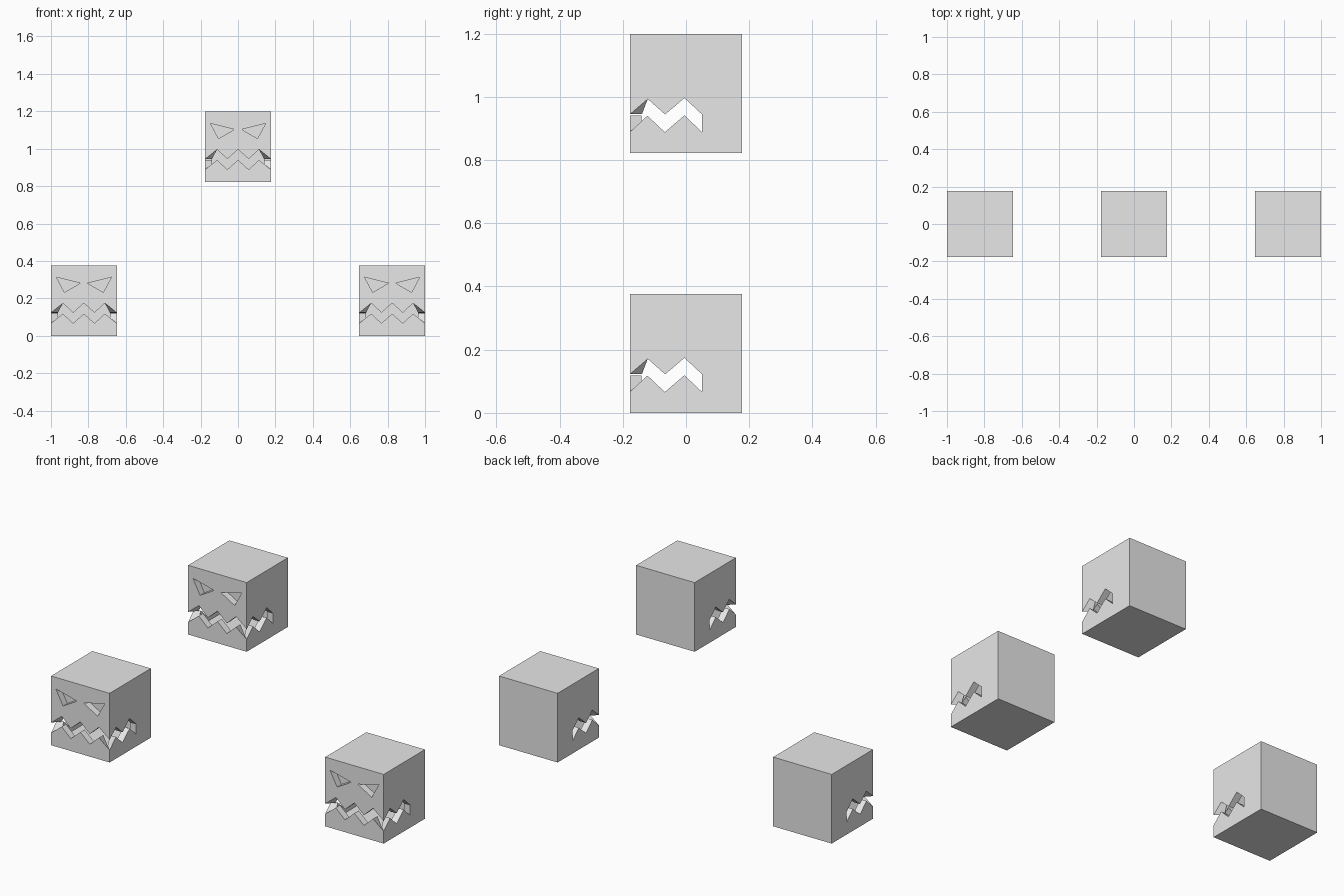
import bpy, bmesh

if "Cube" in bpy.data.objects:
    bpy.data.objects.remove(bpy.data.objects["Cube"])

W, D, H = 0.176, 0.177, 0.376      # half width, half depth, height
WALL = 0.037

grey = bpy.data.materials.new("plain grey")
grey.diffuse_color = (0.8, 0.8, 0.8, 1)
grey.use_nodes = True
grey.node_tree.nodes["Principled BSDF"].inputs["Base Color"].default_value = grey.diffuse_color

# zigzag lips, right half of the front (x, z) and side (y, z)
front_top = [(0, .174), (.057, .123), (.112, .174), (W, .123)]
front_low = [(0, .118), (.057, .067), (.112, .118), (W, .067)]
side_top = [(-D, .123), (-.121, .171), (-.066, .122), (-.005, .174), (.051, .122)]
side_low = [(-D, .067), (-.122, .118), (-.067, .066), (-.005, .119), (.051, .066)]
eye_out, eye_in, eye_low = (.147, .313), (.02, .281), (.104, .232)


def mirrored(half):
    """Full left-to-right path from a right half."""
    return [(-x, z) for x, z in reversed(half) if x > 0] + half


def build_shell():
    bm = bmesh.new()
    verts = {}

    def face(points):
        vs = []
        for p in points:
            key = tuple(round(c, 4) for c in p)
            if key not in verts:
                verts[key] = bm.verts.new(p)
            vs.append(verts[key])
        bm.faces.new(vs)

    def front(points):
        face([(x, -D, z) for x, z in points])

    # front: jaw, brow above the eyes, cheeks between eyes and mouth
    eye_edge = (W, eye_out[1])
    front([(-W, 0), (W, 0)] + mirrored(front_low)[::-1])
    front(mirrored([eye_in, eye_out, eye_edge]) + [(W, H), (-W, H)])
    front(mirrored(front_top) + mirrored([eye_in, eye_low, eye_out, eye_edge])[::-1])

    # sides with the mouth wrapping round
    for s in (-1, 1):
        outline = ([(-D, 0), (D, 0), (D, H), (-D, H), (-D, eye_out[1])]
                   + side_top + side_low[::-1])
        if s < 0:
            outline.reverse()
        face([(s * W, y, z) for y, z in outline])

    # back, top and bottom
    face([(W, D, 0), (-W, D, 0), (-W, D, H), (W, D, H)])
    face([(-W, -D, H), (W, -D, H), (W, D, H), (-W, D, H)])
    face([(-W, D, 0), (W, D, 0), (W, -D, 0), (-W, -D, 0)])

    mesh = bpy.data.meshes.new("carved_block")
    bm.normal_update()
    bm.to_mesh(mesh)
    bm.free()
    mesh.materials.append(grey)
    return mesh


# three hollow blocks sharing one mesh
shell = build_shell()
for name, x, z in (("left_block", -1 + W, 0), ("right_block", 1 - W, 0),
                   ("top_block", 0, .822)):
    block = bpy.data.objects.new(name, shell)
    block.location = (x, 0, z)
    bpy.context.collection.objects.link(block)
    wall = block.modifiers.new("wall", 'SOLIDIFY')
    wall.thickness = WALL
    wall.offset = -1
    wall.use_even_offset = True
